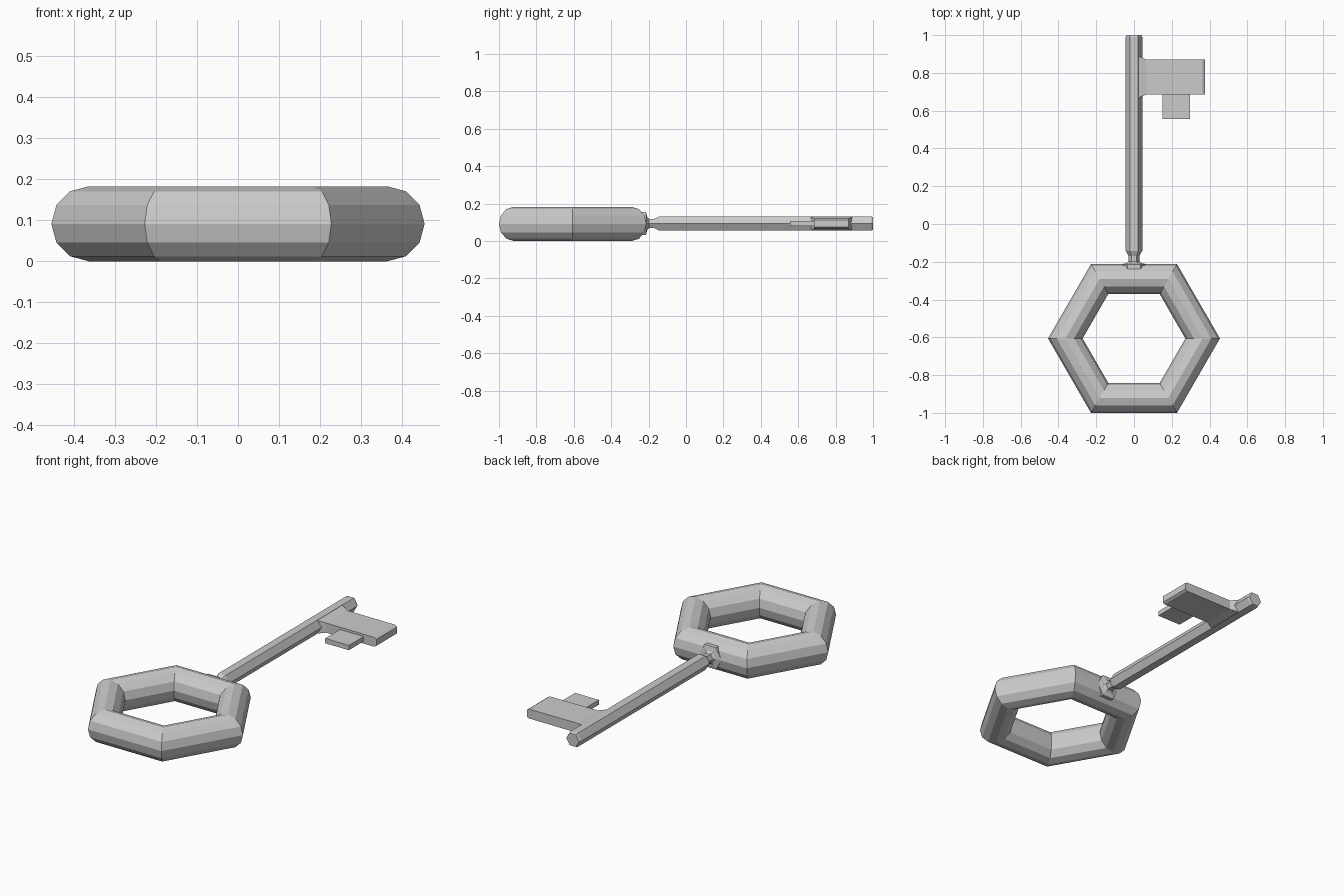
import bpy, bmesh
from math import sin, cos, pi
from mathutils import Vector

if "Cube" in bpy.data.objects:
    bpy.data.objects.remove(bpy.data.objects["Cube"])

Z = 0.0935  # height of the shaft axis


def loft(name, rings):
    """Skin a list of equal-length point loops and cap both ends."""
    bm = bmesh.new()
    loops = [[bm.verts.new(Vector(p)) for p in ring] for ring in rings]
    n = len(loops[0])
    for a, b in zip(loops, loops[1:]):
        for i in range(n):
            j = (i + 1) % n
            bm.faces.new((a[i], a[j], b[j], b[i]))
    bm.faces.new(loops[0])
    bm.faces.new(loops[-1])
    bmesh.ops.recalc_face_normals(bm, faces=bm.faces)
    mesh = bpy.data.meshes.new(name)
    bm.to_mesh(mesh)
    bm.free()
    obj = bpy.data.objects.new(name, mesh)
    bpy.context.collection.objects.link(obj)
    return obj


def hexagon(y, r):
    return [(r * cos(i * pi / 3), y, Z + r * sin(i * pi / 3)) for i in range(6)]


def slab(x, y0, y1, half):
    return [(x, y0, Z - half), (x, y1, Z - half), (x, y1, Z + half), (x, y0, Z + half)]


# Six-sided ring handle
bpy.ops.mesh.primitive_torus_add(major_segments=6, minor_segments=12,
                                 major_radius=0.3635, minor_radius=0.0915,
                                 location=(0, -0.606, 0.0915))
bpy.context.object.name = "ring_handle"

# Shaft with flared neck and chamfered tip
profile = [(-0.24, 0.07), (-0.214, 0.07), (-0.207, 0.04), (-0.198, 0.028),
           (-0.17, 0.028), (-0.142, 0.044), (0.99, 0.044), (1.0, 0.039)]
loft("shaft", [hexagon(y, r) for y, r in profile])

# Key bit: blends out of the shaft, bevelled outer edge
loft("bit", [slab(0.02, 0.665, 0.89, 0.0375), slab(0.04, 0.675, 0.883, 0.033),
             slab(0.065, 0.685, 0.87, 0.027), slab(0.363, 0.685, 0.87, 0.026),
             slab(0.375, 0.685, 0.87, 0.018)])

# Small tooth on the bit
loft("tooth", [slab(0.15, 0.555, 0.70, 0.0135), slab(0.297, 0.555, 0.70, 0.0135)])
